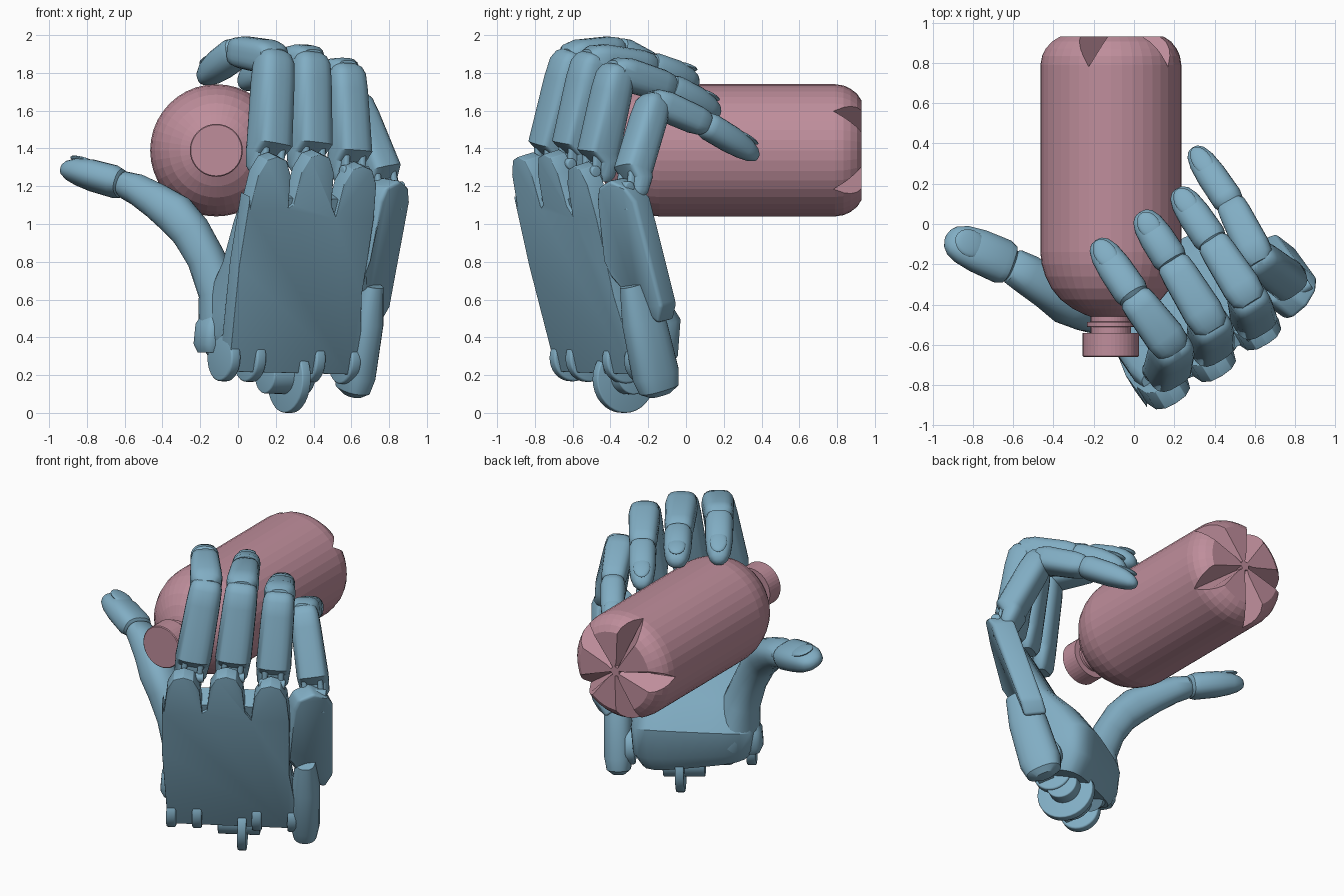
import bpy, bmesh
from math import sin, cos, pi, radians
from mathutils import Vector, Matrix

if "Cube" in bpy.data.objects:
    bpy.data.objects.remove(bpy.data.objects["Cube"])

V = Vector

def material(name, col):
    m = bpy.data.materials.new(name)
    m.diffuse_color = col
    m.use_nodes = True
    m.node_tree.nodes["Principled BSDF"].inputs["Base Color"].default_value = m.diffuse_color
    return m

BLUE = material("hand_blue", (0.22, 0.42, 0.55, 1))
PINK = material("bottle_pink", (0.52, 0.27, 0.33, 1))

# hand frame: L across the knuckles, U up the palm, N from back of hand to palm
O = V((0.21, -0.89, 1.355))
U = V((0.16, -0.22, 1)).normalized()
L = V((0.85, 0.52, 0))
L = (L - U * L.dot(U)).normalized()
N = U.cross(L)

def hp(l, u, n=0):
    return O + L * l + U * u + N * n

def finish(bm, name, mat=BLUE, bevel=0, smooth=True):
    bmesh.ops.recalc_face_normals(bm, faces=bm.faces)
    me = bpy.data.meshes.new(name)
    bm.to_mesh(me)
    bm.free()
    me.materials.append(mat)
    ob = bpy.data.objects.new(name, me)
    bpy.context.collection.objects.link(ob)
    bpy.ops.object.select_all(action='DESELECT')
    ob.select_set(True)
    bpy.context.view_layer.objects.active = ob
    if bevel:
        b = ob.modifiers.new("soft_edges", 'BEVEL')
        b.width, b.segments = bevel, 3
        bpy.ops.object.modifier_apply(modifier=b.name)
    if smooth:
        bpy.ops.object.shade_smooth_by_angle(angle=radians(35))
    return ob

def skin(bm, rings):
    for a, b in zip(rings, rings[1:]):
        for i in range(len(a)):
            j = (i + 1) % len(a)
            bm.faces.new((a[i], a[j], b[j], b[i]))
    bm.faces.new(rings[0])
    bm.faces.new(rings[-1])

def loft(name, stations, side, power=3.2, n=24):
    """Rounded-box sections (point, half width, half depth) along a path."""
    bm, rings = bmesh.new(), []
    pts = [s[0] for s in stations]
    for i, (p, w, d) in enumerate(stations):
        t = (pts[min(i + 1, len(pts) - 1)] - pts[max(i - 1, 0)]).normalized()
        s = (side - t * side.dot(t)).normalized()
        e = t.cross(s)
        ring = []
        for k in range(n):
            c, q = cos(2 * pi * (k + .5) / n), sin(2 * pi * (k + .5) / n)
            f = (abs(c) ** power + abs(q) ** power) ** (-1 / power)
            ring.append(bm.verts.new(p + s * (w * c * f) + e * (d * q * f)))
        rings.append(ring)
    skin(bm, rings)
    return finish(bm, name)

def segment(name, a, b, prof, side, power=3.2):
    """prof rows: fraction along, half width, half depth, shift to the palm side."""
    t = (b - a).normalized()
    s = (side - t * side.dot(t)).normalized()
    e = t.cross(s)
    st = [(a + (b - a) * f + e * sh, w, d) for f, w, d, sh in prof]
    return loft(name, st, side, power), t, s, e

def plate(name, pts, offset, bevel):
    bm = bmesh.new()
    skin(bm, [[bm.verts.new(p) for p in pts], [bm.verts.new(p + offset) for p in pts]])
    return finish(bm, name, bevel=bevel)

def disc(name, centre, axis, radius, thick, bevel=0.008):
    bm = bmesh.new()
    m = Matrix.Translation(centre) @ axis.to_track_quat('Z', 'Y').to_matrix().to_4x4()
    bmesh.ops.create_cone(bm, cap_ends=True, segments=32, radius1=radius,
                          radius2=radius, depth=thick, matrix=m)
    return finish(bm, name, bevel=bevel)

def fingertip(name, a, b, w, d, side):
    prof = [(-.06, .55 * w, .55 * d, 0), (0, .88 * w, .88 * d, 0), (.1, w, d, 0),
            (.5, .97 * w, .97 * d, 0), (.75, .86 * w, .8 * d, .05 * d), (.9, .66 * w, .58 * d, .12 * d),
            (.97, .42 * w, .36 * d, .15 * d), (1, .16 * w, .14 * d, .15 * d)]
    _, t, s, e = segment(name, a, b, prof, side, 2.5)
    # nail
    bm = bmesh.new()
    ln = (b - a).length
    rot = Matrix((s, t, e)).transposed().to_4x4()
    m = Matrix.Translation(a + (b - a) * .68 - e * d * .74) @ rot @ Matrix.Diagonal((w * .62, ln * .24, d * .22, 1))
    bmesh.ops.create_uvsphere(bm, u_segments=20, v_segments=10, radius=1, matrix=m)
    finish(bm, name + "_nail")

# fingers: base, middle joint, end joint, tip, scale
fingers = {
    "index": ((.16, -.75, 1.29), (.19, -.61, 1.88), (.0, -.36, 1.915), (-.19, -.08, 1.77), 1.0),
    "middle": ((.38, -.62, 1.30), (.38, -.50, 1.87), (.19, -.19, 1.83), (.03, .06, 1.75), 1.0),
    "ring": ((.60, -.49, 1.26), (.57, -.37, 1.81), (.39, -.09, 1.72), (.21, .175, 1.59), .97),
    "little": ((.80, -.31, 1.18), (.615, -.17, 1.65), (.48, .10, 1.53), (.29, .38, 1.36), .88),
}
for nm, (*joints, k) in fingers.items():
    a, b, c, d = map(V, joints)
    segment(nm + "_proximal", a, b, [
        (-.04, .075 * k, .03, .05), (.02, .1 * k, .05, .045), (.16, .108 * k, .062, .04),
        (.22, .112 * k, .1 * k, .0), (.8, .105 * k, .1 * k, 0), (.96, .1 * k, .092 * k, 0),
        (1.03, .085 * k, .07 * k, 0), (1.06, .06 * k, .045 * k, 0)], L)
    segment(nm + "_middle", b, c, [
        (-.1, .06 * k, .05 * k, 0), (0, .092 * k, .075 * k, 0), (.2, .1 * k, .09 * k, 0),
        (.8, .09 * k, .085 * k, 0), (.96, .084 * k, .075 * k, 0), (1.05, .06 * k, .05 * k, 0)], L)
    fingertip(nm + "_tip", c, d, .088 * k, .083 * k, L)
    # knuckle hinge: pin and link arms
    t = (b - a).normalized()
    disc(nm + "_knuckle_pin", a + t * .03 - N * .04, L, .03, .17 * k)
    for sgn in (-1, 1):
        p = a + L * (.05 * sgn) - N * .04
        loft(nm + "_link", [(p - U * .1, .018, .03), (p + t * .16, .018, .03)], L)

# back plate with three knuckle lugs
outline = [(-.09, -1.18), (-.13, -.6), (-.13, -.22)]
for c, h in ((0, 0), (.265, .02), (.54, -.04)):
    outline += [(c - .118, -.28 + h), (c - .1, -.1 + h), (c - .06, -.02 + h), (c, h),
                (c + .06, -.02 + h), (c + .1, -.1 + h), (c + .118, -.28 + h)]
outline += [(.66, -.5), (.66, -.75), (.7, -1.0), (.66, -1.18)]
plate("palm_back_plate", [hp(l, u) for l, u in outline], N * .1, .022)

# palm body, thicker towards the heel
body = [(-1.17, .27, .34, .29), (-1.1, .28, .38, .37), (-1.0, .28, .39, .42), (-.85, .27, .38, .36),
        (-.65, .27, .38, .25), (-.4, .27, .38, .19), (-.22, .27, .36, .15)]
loft("palm_body", [(hp(c, u, .02 + th / 2), w, th / 2) for u, c, w, th in body], L, 4, 32)

# folding side panel under the little finger
panel = [(.75, -.47, 1.12), (.79, -.47, 1.19), (.86, -.41, 1.23), (.91, -.33, 1.19),
         (.91, -.27, 1.12), (.81, -.13, .56), (.76, -.15, .47), (.67, -.25, .55), (.66, -.4, .72), (.71, -.44, .8)]
plate("side_panel", [V(p) for p in panel], V((-.11, .085, .02)), .02)
heel = V((.62, -.16, .2))
loft("heel_post", [(heel - U * .11, .04, .06), (heel - U * .08, .075, .11), (heel, .09, .13),
                   (heel + U * .3, .09, .12), (heel + U * .5, .06, .09)], L, 2.5)

# wrist hinge
disc("wrist_disc", V((.27, -.33, .18)), L, .18, .055)
disc("wrist_hub", V((.25, -.34, .2)), L, .1, .26)
for l in (-.07, .09, .46, .68):
    disc("wrist_tab", hp(l, -1.13, .1), L, .125, .06, .012)

# thumb
S = V((.35, .8, -.3))
thumb = [((.04, -.42, .30), .10, .12), ((-.04, -.44, .40), .15, .15), ((-.07, -.45, .52), .14, .14),
         ((-.10, -.46, .65), .115, .11), ((-.17, -.45, .82), .1, .1), ((-.25, -.43, .96), .1, .105),
         ((-.33, -.39, 1.05), .11, .11), ((-.43, -.32, 1.12), .1, .095), ((-.53, -.25, 1.18), .1, .082),
         ((-.60, -.21, 1.205), .09, .07), ((-.63, -.195, 1.21), .06, .045)]
loft("thumb_base", [(V(p), w, d) for p, w, d in thumb], S, 2.4)
fingertip("thumb_tip", V((-.62, -.2, 1.215)), V((-.93, -.065, 1.30)), .112, .082, S)
loft("thumb_root_block", [(V((-.15, -.5, .32)), .05, .07), (V((-.15, -.5, .36)), .07, .09),
                          (V((-.14, -.5, .46)), .07, .09), (V((-.13, -.5, .51)), .05, .07)], L)

# bottle turned about an axis along y
BX, BZ = -.115, 1.39

def turned(name, profile, seg=40):
    bm = bmesh.new()
    skin(bm, [[bm.verts.new((BX + r * cos(2 * pi * i / seg), y, BZ + r * sin(2 * pi * i / seg)))
               for i in range(seg)] for r, y in profile])
    return finish(bm, name, PINK, smooth=False)

bottle = turned("bottle", [
    (.262, .93), (.30, .905), (.327, .87), (.343, .835), (.35, .79), (.35, -.14), (.343, -.2), (.325, -.26),
    (.295, -.32), (.25, -.375), (.19, -.42), (.13, -.45), (.1, -.46), (.1, -.485), (.118, -.487),
    (.118, -.51), (.1, -.512), (.1, -.56)])
turned("bottle_cap", [(.14, -.54), (.14, -.655), (.135, -.66)])

# five wedge grooves in the bottle foot
bm = bmesh.new()
for i in range(5):
    ang = radians(36 + 72 * i)
    rad, tan = V((cos(ang), 0, sin(ang))), V((-sin(ang), 0, cos(ang)))
    rows = []
    for r, w, y in ((.03, .014, .87), (.38, .115, .77)):
        base = V((BX, 0, BZ)) + rad * r
        rows.append([bm.verts.new(base + tan * x + V((0, yy, 0)))
                     for x, yy in ((0, y), (w, .95), (-w, .95))])
    skin(bm, rows)
cutter = finish(bm, "groove_cutter", PINK, smooth=False)
cutter.hide_render = True
bpy.context.view_layer.objects.active = bottle
mod = bottle.modifiers.new("grooves", 'BOOLEAN')
mod.operation, mod.object, mod.solver = 'DIFFERENCE', cutter, 'EXACT'
bpy.ops.object.modifier_apply(modifier=mod.name)
bpy.data.objects.remove(cutter)
